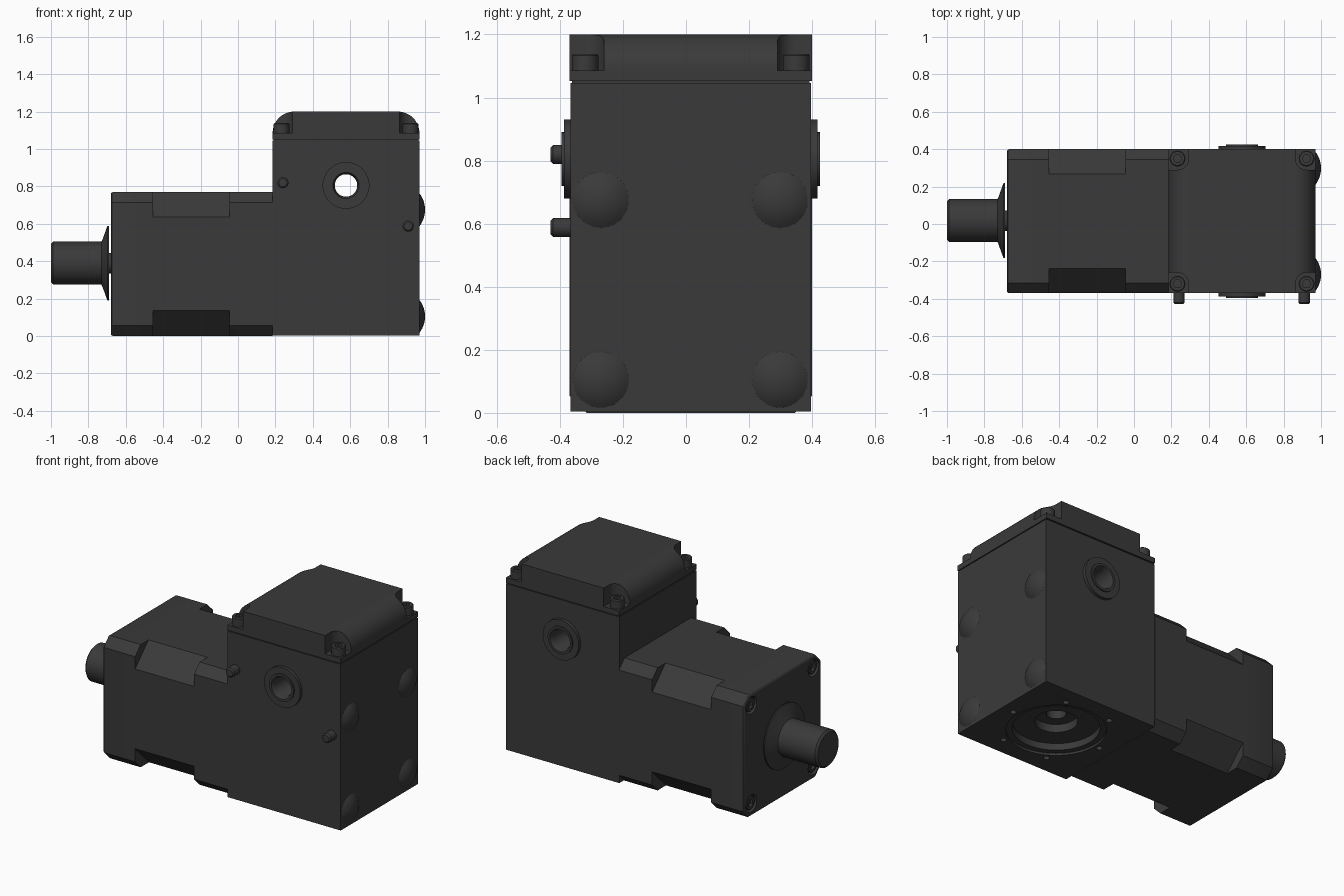
import bpy, bmesh, math
from mathutils import Vector

if "Cube" in bpy.data.objects:
    bpy.data.objects.remove(bpy.data.objects["Cube"])

CY = 0.015            # body centre in y
MZ = 0.3875           # motor axis height
dark = bpy.data.materials.new("dark_metal")
dark.diffuse_color = (0.042, 0.042, 0.042, 1)
dark.use_nodes = True
dark.node_tree.nodes["Principled BSDF"].inputs["Base Color"].default_value = dark.diffuse_color


def finish(name, bm):
    bmesh.ops.remove_doubles(bm, verts=bm.verts, dist=1e-5)
    bmesh.ops.recalc_face_normals(bm, faces=bm.faces)
    me = bpy.data.meshes.new(name)
    bm.to_mesh(me)
    bm.free()
    ob = bpy.data.objects.new(name, me)
    bpy.context.collection.objects.link(ob)
    me.materials.append(dark)
    return ob


def lathe(name, pts, loc, axis=(0, 0, 1), segs=48, tube=False):
    """Revolve (radius, height) points about an axis through loc."""
    rot = Vector((0, 0, 1)).rotation_difference(Vector(axis)).to_matrix()
    bm = bmesh.new()
    rings = []
    for r, h in pts:
        rings.append([bm.verts.new(rot @ Vector((r * math.cos(a), r * math.sin(a), h)) + Vector(loc))
                      for a in (2 * math.pi * i / segs for i in range(segs))])
    pairs = list(zip(rings, rings[1:])) + ([(rings[-1], rings[0])] if tube else [])
    for a, b in pairs:
        for i in range(segs):
            j = (i + 1) % segs
            bm.faces.new((a[i], a[j], b[j], b[i]))
    return finish(name, bm)


def rod(name, r, h0, h1, loc, axis=(0, 0, 1), segs=32, bev=0.0):
    pts = [(0, h0), (r, h0), (r, h1 - bev), (r - bev, h1), (0, h1)]
    return lathe(name, pts, loc, axis, segs)


def prism(name, outline, start, depth):
    """Extrude a closed outline of 3D points along the depth vector."""
    bm = bmesh.new()
    f = bm.faces.new([bm.verts.new(Vector(p) + Vector(start)) for p in outline])
    ext = bmesh.ops.extrude_face_region(bm, geom=[f])
    bmesh.ops.translate(bm, vec=depth, verts=[v for v in ext["geom"] if isinstance(v, bmesh.types.BMVert)])
    return finish(name, bm)


def box(name, lo, hi):
    o = [(lo[0], lo[1], 0), (hi[0], lo[1], 0), (hi[0], hi[1], 0), (lo[0], hi[1], 0)]
    return prism(name, o, (0, 0, lo[2]), (0, 0, hi[2] - lo[2]))


def cut(ob, *cutters):
    for c in cutters:
        m = ob.modifiers.new("cut", "BOOLEAN")
        m.operation, m.solver, m.object = "DIFFERENCE", "EXACT", c
        bpy.context.view_layer.objects.active = ob
        bpy.ops.object.modifier_apply(modifier=m.name)
        bpy.data.objects.remove(c)


def socket_screw(name, r, h, loc, axis):
    s = rod(name, r, 0, h, loc, axis, 32, 0.005)
    cut(s, rod("hex_cutter", r * 0.55, h * 0.5, h + 0.05, loc, axis, 6))


corners = [(sx, sy) for sx in (-1, 1) for sy in (-1, 1)]

# motor body: chamfered square bar with softened front edge
H, C = 0.385, 0.055
octagon = []
for sy, sz in ((1, 1), (-1, 1), (-1, -1), (1, -1)):
    p = [(0, sy * H, sz * (H - C)), (0, sy * (H - C), sz * H)]
    octagon += p if sy * sz > 0 else p[::-1]
# cap at z = MZ + 0.385, bottom close to the ground
motor = prism("motor_body", octagon, (-0.68, CY, MZ - 0.0025), (0.865, 0, 0))
bm = bmesh.new()
bm.from_mesh(motor.data)
front = [e for e in bm.edges if all(v.co.x < -0.67 for v in e.verts)]
bmesh.ops.bevel(bm, geom=front, offset=0.014, segments=3, profile=0.5, affect="EDGES")
bm.to_mesh(motor.data)
bm.free()

# corner flats and screw pockets of the motor
for sy, sz in corners:
    k, o = 0.135, 0.1
    tri = [(0, sy * (H + o), sz * (H - k - o)), (0, sy * (H + o), sz * (H + o)),
           (0, sy * (H - k - o), sz * (H + o))]
    cut(motor, prism("flat_cutter", tri, (-0.455, CY, MZ), (0.41, 0, 0)))
    at = (-0.68, CY + sy * 0.308, MZ + sz * 0.308)
    cut(motor, rod("pocket_cutter", 0.053, -0.1, 0.035, at, (1, 0, 0)))
    socket_screw("motor_screw", 0.043, 0.03, (at[0] + 0.035, at[1], at[2]), (-1, 0, 0))

# shaft with flared collar
lathe("motor_shaft", [(0, -0.02), (0.055, -0.02), (0.055, 0.01), (0.2, 0.01), (0.2, 0.018), (0.125, 0.045),
                      (0.115, 0.05), (0.115, 0.308), (0.103, 0.32), (0, 0.32)],
      (-0.68, CY + 0.003, MZ + 0.002), (-1, 0, 0), 64)

# gear housing with cross bore and stepped output recess below
X0, X1, Y0, Y1 = 0.185, 0.97, -0.367, 0.397
XC, BZ = (X0 + X1) / 2, 0.805
housing = box("gear_housing", (X0, Y0, 0.004), (X1, Y1, 1.046))
cut(housing,
    rod("bore_cutter", 0.075, -0.6, 0.6, (XC, CY, BZ), (0, 1, 0), 48),
    lathe("recess_cutter", [(0, -0.05), (0.28, -0.05), (0.28, 0.018), (0.245, 0.018), (0.245, 0.06),
                            (0.12, 0.06), (0.12, 0.11), (0.055, 0.11), (0.055, 0.22), (0, 0.22)],
          (XC, CY, 0), (0, 0, 1), 64))
for i in range(6):
    a = math.radians(60 * i)
    at = (XC + 0.312 * math.cos(a), CY + 0.312 * math.sin(a), 0)
    cut(housing, rod("small_hole_cutter", 0.018, -0.05, 0.03, at, segs=20))

# hollow cross sleeve with stepped bosses at both ends
lathe("cross_sleeve", [(0.06, -0.385), (0.07, -0.41), (0.085, -0.41), (0.085, -0.402), (0.125, -0.402),
                       (0.125, -0.38), (0.075, -0.38), (0.075, 0.38), (0.125, 0.38), (0.125, 0.402),
                       (0.085, 0.402), (0.085, 0.41), (0.07, 0.41), (0.06, 0.385)],
      (XC, CY, BZ), (0, 1, 0), 64, tube=True)

# seam and rounded cover
box("cover_seam", (X0 + 0.006, Y0 + 0.006, 1.04), (X1 - 0.006, Y1 - 0.006, 1.06))
R = 0.115
arch = [(X0, 0, 1.052), (X1, 0, 1.052)]
for cx, a0 in ((X1 - R, 0), (X0 + R, 90)):
    for i in range(13):
        a = math.radians(a0 + 7.5 * i)
        arch.append((cx + R * math.cos(a), 0, 1.2 - R + R * math.sin(a)))
cover = prism("gear_cover", arch, (0, CY - 0.385, 0), (0, 0.77, 0))

# cover corner pockets with screws
for sx, sy in corners:
    x, y, r = XC + sx * 0.345, CY + sy * 0.335, 0.06
    s = [(x + sx * 0.2, y - sy * r, 0), (x + sx * 0.2, y + sy * 0.2, 0), (x - sx * r, y + sy * 0.2, 0)]
    for i in range(13):
        a = math.radians(7.5 * i)
        s.append((x - sx * r * math.cos(a), y - sy * r * math.sin(a), 0))
    cut(cover, prism("corner_cutter", s, (0, 0, 1.085), (0, 0, 0.2)))
    socket_screw("cover_screw", 0.042, 0.054, (x, y, 1.084), (0, 0, 1))

# locating pins on the front
for x, z in ((0.24, 0.82), (0.91, 0.588)):
    rod("front_pin", 0.03, -0.02, 0.062, (x, Y0, z), (0, -1, 0), 32, 0.008)

# domed feet on the right face
RS = 0.144
for y in (-0.27, 0.298):
    for z in (0.105, 0.675):
        dome = [(0.088 * (1 - i / 8), 0) for i in range(9)]
        dome = [(0, -0.01), (0.088, -0.01)] + [(r, math.sqrt(RS**2 - r**2) - RS + 0.03) for r, _ in dome]
        lathe("side_dome", dome, (X1, y, z), (1, 0, 0))

# smooth curved faces, keep edges sharp
bpy.ops.object.select_all(action="SELECT")
bpy.context.view_layer.objects.active = housing
bpy.ops.object.shade_smooth_by_angle(angle=math.radians(30))
